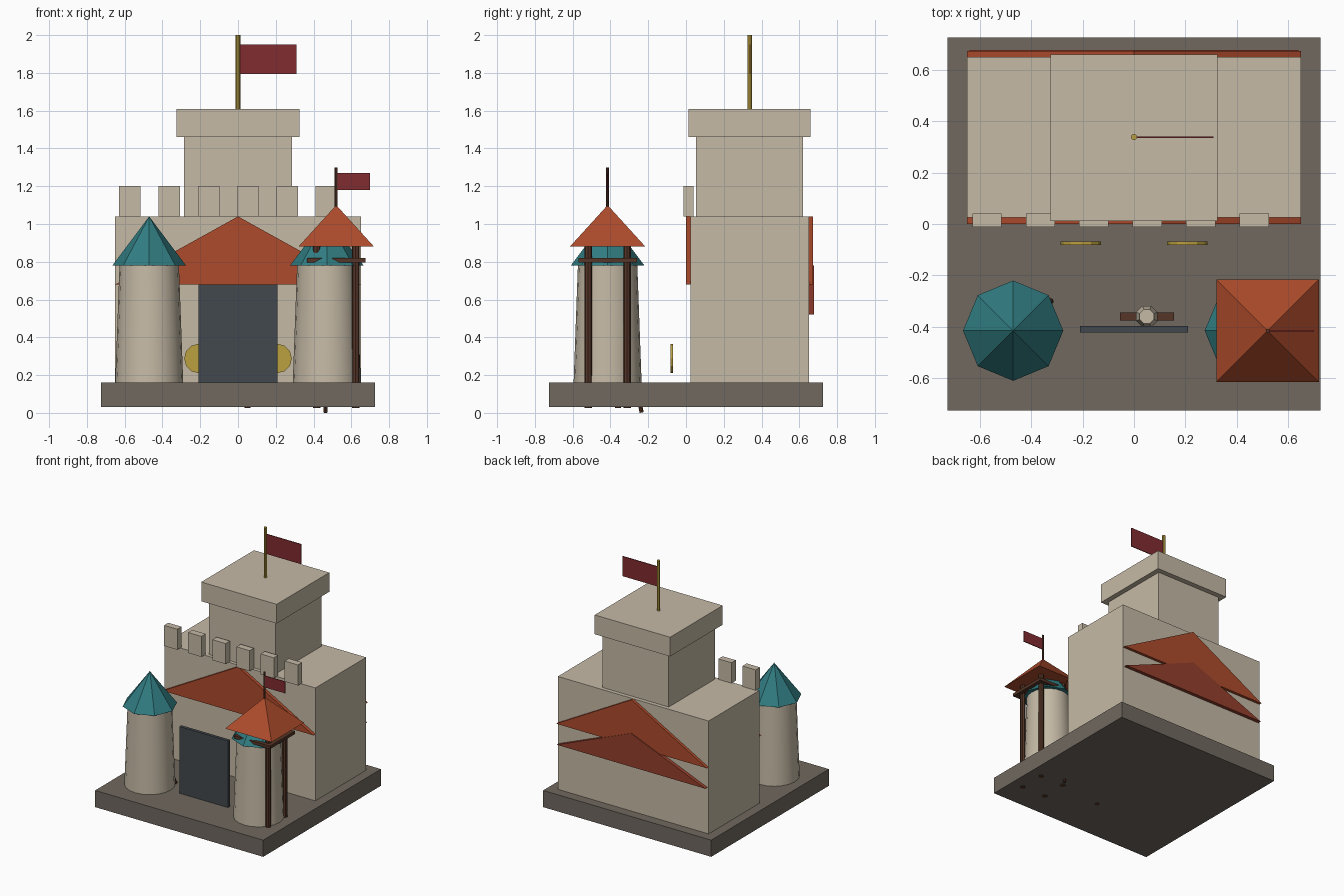
import bpy, math
from mathutils import Vector

if "Cube" in bpy.data.objects:
    bpy.data.objects.remove(bpy.data.objects["Cube"])


def material(name, r, g, b):
    m = bpy.data.materials.new(name)
    m.diffuse_color = (r, g, b, 1)
    m.use_nodes = True
    m.node_tree.nodes["Principled BSDF"].inputs["Base Color"].default_value = m.diffuse_color
    return m


STONE = material("stone", .56, .49, .38)
EARTH = material("earth", .16, .14, .115)
RED = material("roof_tile", .42, .07, .025)
DARKRED = material("roof_tile_dark", .30, .05, .025)
TEAL = material("teal_tile", .03, .20, .22)
SLATE = material("slate", .055, .065, .075)
WOOD = material("wood", .09, .035, .02)
GOLD = material("gold", .50, .35, .05)
CLOTH = material("banner_cloth", .22, .025, .03)


def finish(name, mat):
    o = bpy.context.object
    o.name = name
    o.data.materials.append(mat)
    return o


def box(name, x0, x1, y0, y1, z0, z1, mat):
    bpy.ops.mesh.primitive_cube_add(size=1, location=((x0+x1)/2, (y0+y1)/2, (z0+z1)/2))
    bpy.context.object.scale = (x1-x0, y1-y0, z1-z0)
    return finish(name, mat)


def cone(name, x, y, z0, z1, r0, r1, n, mat, turn=0.0):
    bpy.ops.mesh.primitive_cone_add(vertices=n, radius1=r0, radius2=r1, depth=z1-z0,
                                    location=(x, y, (z0+z1)/2), rotation=(0, 0, turn))
    return finish(name, mat)


def rod(name, a, b, r, mat, n=8):
    a, b = Vector(a), Vector(b)
    bpy.ops.mesh.primitive_cylinder_add(vertices=n, radius=r, depth=(b-a).length, location=(a+b)/2)
    bpy.context.object.rotation_euler = (b-a).to_track_quat('Z', 'Y').to_euler()
    return finish(name, mat)


def gable(name, half, z0, z1, y0, y1, mat):
    verts = [(x, y, z) for y in (y0, y1) for x, z in ((-half, z0), (half, z0), (0, z1))]
    me = bpy.data.meshes.new(name)
    me.from_pydata(verts, [], [(0, 1, 2), (5, 4, 3), (0, 3, 4, 1), (1, 4, 5, 2), (2, 5, 3, 0)])
    o = bpy.data.objects.new(name, me)
    bpy.context.collection.objects.link(o)
    me.materials.append(mat)


# Ground slab, hall and keep
box("ground_slab", -.725, .725, -.725, .725, .03, .16, EARTH)
box("hall", -.65, .65, .025, .65, .16, 1.04, STONE)
box("keep", -.285, .285, .052, .62, 1.04, 1.46, STONE)
box("keep_cap", -.325, .325, .012, .66, 1.46, 1.61, STONE)
for i in range(6):
    cx = -.572 + .208*i
    box("merlon", cx-.057, cx+.057, -.012, .04, 1.04, 1.2, STONE)

# Gables through the hall
gable("gable_roof", .65, .68, 1.04, 0, .672, RED)
gable("rear_lower_gable", .64, .52, .78, .64, .677, DARKRED)

# Keep flag
cone("keep_flagpole", 0, .338, 1.61, 2.0, .012, .012, 8, GOLD)
box("keep_flag", .01, .31, .335, .341, 1.795, 1.95, CLOTH)

# Round towers with octagonal roofs
for x in (-.47, .47):
    cone("tower", x, -.415, .16, .79, .18, .157, 20, STONE)
    bpy.ops.object.shade_smooth_by_angle()
    cone("tower_roof", x, -.415, .78, 1.04, .195, 0, 8, TEAL)

# Gate and shields
box("gate", -.21, .21, -.422, -.397, .16, .68, SLATE)
for x in (-.207, .207):
    rod("shield", (x, -.081, .288), (x, -.069, .288), .078, GOLD, 12)

# Watch post: four posts, a rail frame, pyramid roof and flag
kx, ky = .52, -.415
for sx in (-1, 1):
    for sy in (-1, 1):
        rod("watch_post", (kx+sx*.103, ky+sy*.103, .025), (kx+sx*.103, ky+sy*.103, .9), .02, WOOD)
    box("watch_rail_side", kx+sx*.14-.015, kx+sx*.14+.015, ky-.155, ky+.155, .797, .82, WOOD)
    box("watch_rail", kx-.155, kx+.155, ky+sx*.14-.015, ky+sx*.14+.015, .797, .82, WOOD)
cone("watch_roof", kx, ky, .88, 1.1, .2*math.sqrt(2), 0, 4, RED, math.pi/4)
cone("watch_flagpole", kx, ky, 1.08, 1.3, .008, .008, 8, WOOD)
box("watch_flag", kx, .70, ky-.003, ky+.003, 1.18, 1.27, CLOTH)

# Practice dummy behind the gate
rod("dummy_post", (.05, -.36, .025), (.05, -.36, .5), .016, WOOD)
box("dummy_arms", -.055, .155, -.376, -.344, .36, .39, WOOD)
cone("dummy_body", .05, -.36, .24, .44, .035, .045, 8, STONE, math.pi/8)
cone("dummy_head", .05, -.36, .46, .54, .045, .03, 8, STONE, math.pi/8)

# Poles leaning on the towers
rod("leaning_pole_right", (.463, -.235, .002), (.463, -.3, .35), .011, WOOD)
rod("leaning_pole_left", (-.325, -.3, .16), (-.4, -.36, .4), .012, WOOD)
